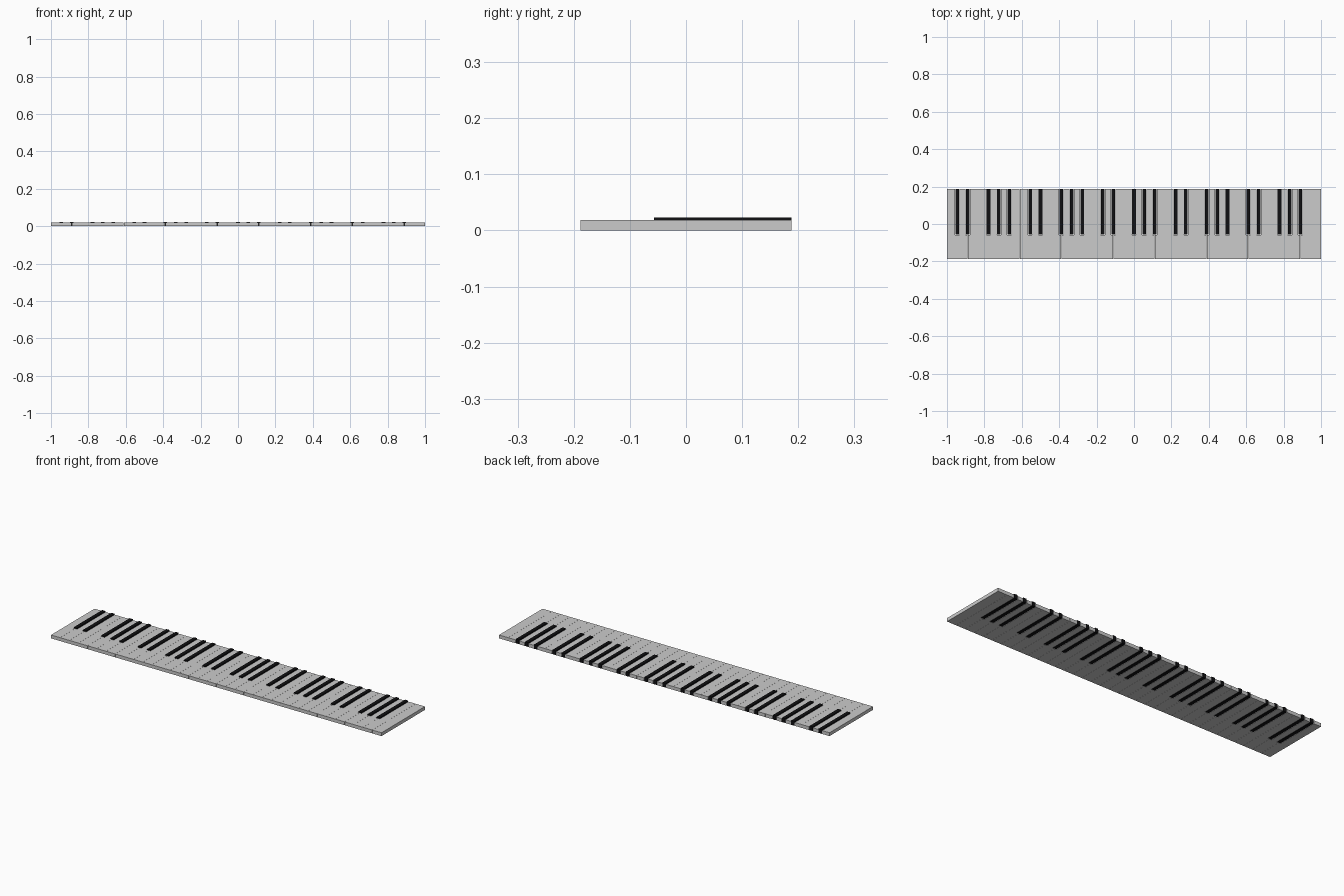
import bpy, bmesh

if "Cube" in bpy.data.objects:
    bpy.data.objects.remove(bpy.data.objects["Cube"])

WHITES = 36                      # five octaves plus the closing C
PITCH = 2.0 / WHITES
FRONT, BACK, NOTCH_Y = -0.188, 0.188, -0.059
WHITE_TOP, BLACK_TOP = 0.0185, 0.0235
BLACK_HALF, NOTCH_HALF = 0.0095, 0.0115
GAP = 0.0003
SHARPS = {0, 1, 3, 4, 5}         # white keys with a black key on their right

black_mat = bpy.data.materials.new("black")
black_mat.diffuse_color = (0.005, 0.005, 0.006, 1)
black_mat.use_nodes = True
black_mat.node_tree.nodes["Principled BSDF"].inputs["Base Color"].default_value = black_mat.diffuse_color


def prism(name, outline, z0, z1, mat=None):
    """Extrude a flat outline from z0 up to z1."""
    bm = bmesh.new()
    face = bm.faces.new([bm.verts.new((x, y, z0)) for x, y in outline])
    top = bmesh.ops.extrude_face_region(bm, geom=[face])
    verts = [v for v in top["geom"] if isinstance(v, bmesh.types.BMVert)]
    bmesh.ops.translate(bm, vec=(0, 0, z1 - z0), verts=verts)
    bmesh.ops.recalc_face_normals(bm, faces=bm.faces)
    mesh = bpy.data.meshes.new(name)
    bm.to_mesh(mesh)
    bm.free()
    if mat:
        mesh.materials.append(mat)
    ob = bpy.data.objects.new(name, mesh)
    bpy.context.collection.objects.link(ob)
    return ob


def has_sharp(i):
    return 0 <= i < WHITES - 1 and i % 7 in SHARPS


for i in range(WHITES):
    left, right = -1 + i * PITCH, -1 + (i + 1) * PITCH
    l = left + (GAP if i else 0)
    r = right - (GAP if i < WHITES - 1 else 0)

    # white key, notched where a black key sits beside it
    outline = [(l, FRONT), (r, FRONT)]
    if has_sharp(i):
        n = right - NOTCH_HALF
        outline += [(r, NOTCH_Y), (n, NOTCH_Y), (n, BACK)]
    else:
        outline += [(r, BACK)]
    if has_sharp(i - 1):
        n = left + NOTCH_HALF
        outline += [(n, BACK), (n, NOTCH_Y), (l, NOTCH_Y)]
    else:
        outline += [(l, BACK)]
    prism("white_key", outline, 0, WHITE_TOP)

    # black key centred on the joint between two white keys
    if has_sharp(i):
        a, b = right - BLACK_HALF, right + BLACK_HALF
        prism("black_key", [(a, -0.057), (b, -0.057), (b, BACK), (a, BACK)],
              0, BLACK_TOP, black_mat)
